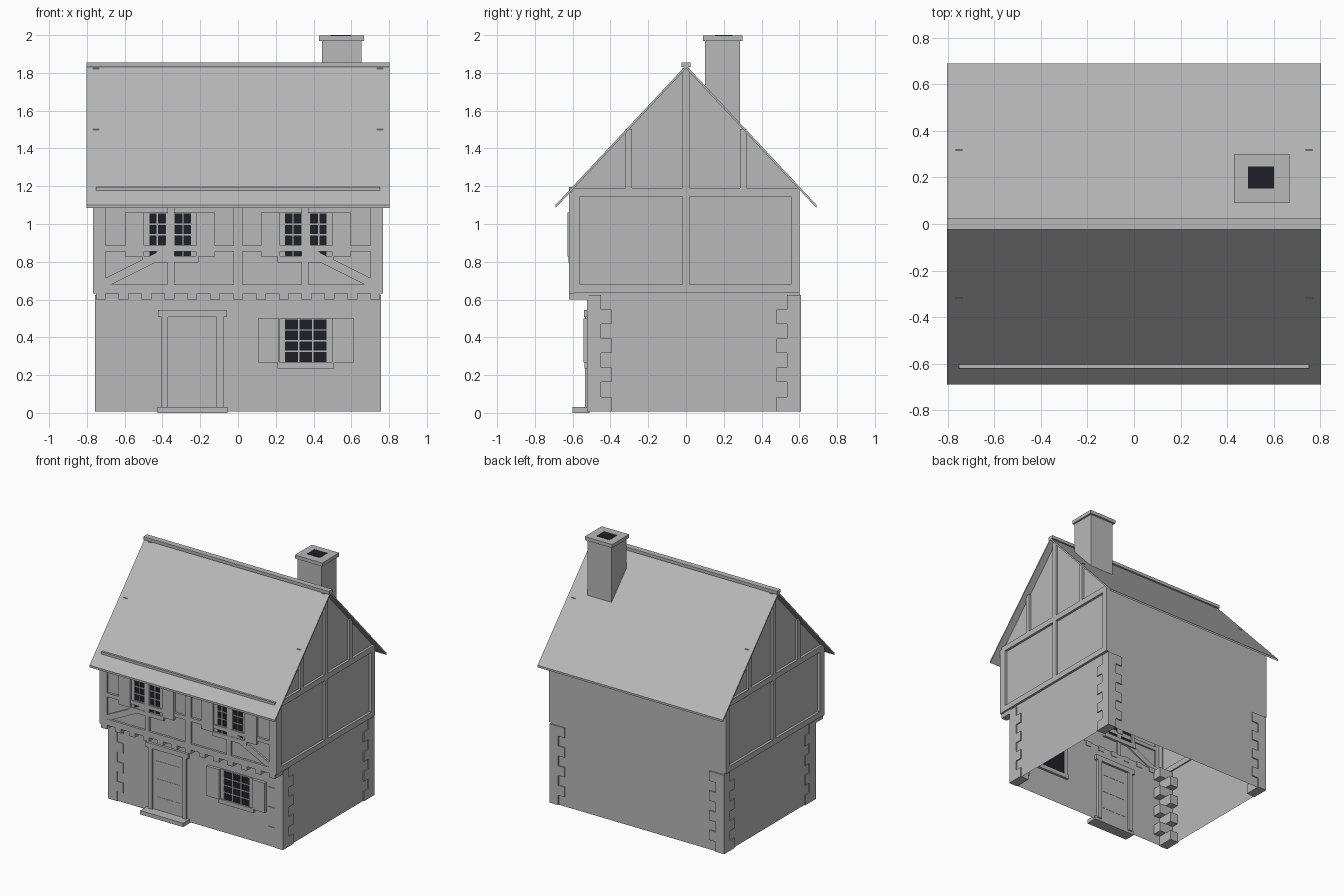
import bpy
import bmesh
from mathutils import Vector

default = bpy.data.objects.get("Cube")
if default:
    bpy.data.objects.remove(default, do_unlink=True)


def material(name, colour):
    mat = bpy.data.materials.new(name)
    mat.use_nodes = True
    mat.diffuse_color = colour
    mat.node_tree.nodes["Principled BSDF"].inputs["Base Color"].default_value = colour
    return mat


GREY = material("plain grey", (0.48, 0.48, 0.48, 1))
DARK = material("dark glass", (0.0135, 0.0135, 0.022, 1))


def finish(name, bm, mat=GREY):
    bmesh.ops.recalc_face_normals(bm, faces=bm.faces)
    mesh = bpy.data.meshes.new(name)
    bm.to_mesh(mesh)
    bm.free()
    mesh.materials.append(mat)
    obj = bpy.data.objects.new(name, mesh)
    bpy.context.collection.objects.link(obj)
    return obj


def boxes(name, items, mat=GREY):
    """One object made of boxes, each given as x, y and z ranges."""
    bm = bmesh.new()
    for ranges in items:
        for v in bmesh.ops.create_cube(bm, size=1)["verts"]:
            v.co = Vector([r[0] if c < 0 else r[1] for c, r in zip(v.co, ranges)])
    return finish(name, bm, mat)


def prism(name, points, axis, start, end):
    """Extrude a closed outline along the x or y axis."""
    bm = bmesh.new()
    place = (lambda p, d: (d, *p)) if axis == "x" else (lambda p, d: (p[0], d, p[1]))
    face = bm.faces.new([bm.verts.new(place(p, start)) for p in points])
    moved = bmesh.ops.extrude_face_region(bm, geom=[face])["geom"]
    shift = Vector(place((0, 0), end - start))
    bmesh.ops.translate(bm, vec=shift, verts=[v for v in moved if isinstance(v, bmesh.types.BMVert)])
    return finish(name, bm)


def mid(c, w):
    return (c - w / 2, c + w / 2)


def flip(r):
    return (-r[1], -r[0])


# Main measurements
WALL_X, FRONT, BACK = 0.748, -0.519, 0.6
JETTY, JETTY_FACE = -0.603, -0.62
BASE, FLOOR, EAVES, RIDGE, PITCH = 0.008, 0.635, 1.19, 1.84, 1.07

# Hollow wall shell, open underneath
bm = bmesh.new()


def quad(*pts):
    bm.faces.new([bm.verts.new(p) for p in pts])


for y0, y1, z0, z1 in ((FRONT, BACK, BASE, FLOOR), (JETTY, BACK, FLOOR, EAVES)):
    ring = [(-WALL_X, y0), (WALL_X, y0), (WALL_X, y1), (-WALL_X, y1)]
    for a, b in zip(ring, ring[1:] + ring[:1]):
        quad((*a, z0), (*b, z0), (*b, z1), (*a, z1))
quad((-WALL_X, JETTY, FLOOR), (-WALL_X, FRONT, FLOOR), (WALL_X, FRONT, FLOOR), (WALL_X, JETTY, FLOOR))
for x in (-WALL_X, WALL_X):
    quad((x, JETTY, EAVES), (x, BACK, EAVES), (x, 0, RIDGE - 0.01))
bmesh.ops.remove_doubles(bm, verts=bm.verts, dist=0.0001)
finish("house_walls", bm)

# Corner stones alternating long and short
stones = []
LEVELS = 8
height = (FLOOR - 0.01 - BASE) / LEVELS
for sx in (-1, 1):
    for sy in (-1, 1):
        for i in range(LEVELS):
            lx, ly = (0.13, 0.075) if i % 2 else (0.075, 0.13)
            ox, oy = 0.757, (BACK + 0.009 if sy > 0 else FRONT - 0.006)
            xs = (ox - lx, ox) if sx > 0 else (-ox, lx - ox)
            ys = (oy - ly, oy) if sy > 0 else (oy, oy + ly)
            stones.append((xs, ys, (BASE + i * height, BASE + (i + 1) * height)))
boxes("corner_stones", stones)

# Roof slabs, ridge cap
EDGE, THICK, ROOF_X = 0.69, 0.016, 0.803
for side, sign in (("front", -1), ("back", 1)):
    low = RIDGE - PITCH * EDGE
    outline = [(0, RIDGE), (sign * EDGE, low), (sign * EDGE, low - THICK), (0, RIDGE - THICK)]
    prism("roof_" + side, outline, "x", -ROOF_X, ROOF_X)
boxes("ridge_cap", [((-ROOF_X, ROOF_X), mid(0, 0.046), (1.83, 1.854))])

# Chimney
boxes("chimney", [((0.445, 0.653), (0.1, 0.285), (1.5, 1.975))])
boxes("chimney_cap", [((0.43, 0.667), (0.09, 0.3), (1.97, 1.997))])
boxes("chimney_opening", [((0.49, 0.602), (0.153, 0.246), (1.98, 2))], DARK)

# Gable timbers, mirrored to both ends
OUT = (0.737, 0.767)
POST_TOP = 1.17
timbers = []
for xs in (OUT, flip(OUT)):
    timbers += [
        (xs, (JETTY_FACE, BACK), (FLOOR, 0.68)),
        (xs, (JETTY - 0.001, BACK), (1.145, EAVES)),
        (xs, (JETTY_FACE, -0.56), (FLOOR, POST_TOP)),
        (xs, (0.555, BACK), (FLOOR, EAVES)),
        (xs, mid(0, 0.038), (FLOOR, 1.825)),
        (xs, (-0.32, -0.285), (EAVES, 1.502)),
        (xs, (0.285, 0.32), (EAVES, 1.502)),
    ]
boxes("gable_timbers", timbers)

# Front timbers
DEPTH = (JETTY_FACE, JETTY + 0.012)
WINDOW_X = 0.359
front = [
    ((-0.767, 0.767), DEPTH, (0.632, 0.68)),
    ((-0.752, 0.752), DEPTH, (1.145, 1.195)),
    ((-WALL_X, WALL_X), DEPTH, (0.855, 0.885)),
    (mid(0, 0.05), DEPTH, (FLOOR, EAVES)),
]
for sign in (-1, 1):
    front.append((mid(sign * 0.733, 0.062), DEPTH, (FLOOR, POST_TOP)))
    front.append((mid(sign * 0.354, 0.036), DEPTH, (FLOOR, EAVES)))
    brace = [(sign * x, z) for x, z in ((0.71, 0.71), (0.71, 0.67), (0.69, 0.67), (0.35, 0.84), (0.36, 0.885))]
    prism("left_brace" if sign > 0 else "right_brace", brace, "y", JETTY_FACE + 0.003, JETTY + 0.01)
boxes("front_timbers", front)

# Joist ends under the overhang
JOISTS = 13
REACH = 0.727
boxes("joist_ends", [(mid(-REACH + i * 2 * REACH / (JOISTS - 1), 0.052), (JETTY_FACE, FRONT + 0.004), (0.6, 0.64))
                     for i in range(JOISTS)])


def window(name, cx, bottom, wall, uprights, bar, shutter_x, shutter_width):
    """Glazed window with upright and cross bars, a sill and two shutters."""
    width, tall = 0.22, 0.225
    top = bottom + tall
    boxes(name + "_glass", [(mid(cx, width), (wall - 0.004, wall + 0.012), (bottom, top))], DARK)
    bars = (wall - 0.009, wall)
    grid = [(mid(cx + x, bar), bars, (bottom, top)) for x in uprights]
    grid += [(mid(cx, width), bars, mid(bottom + i * tall / 4, 0.007)) for i in (1, 2, 3)]
    boxes(name + "_bars", grid)
    rim = (wall - 0.008, wall + 0.02)
    boxes(name + "_frame", [(mid(cx + s * 0.125, 0.03), rim, (bottom, top)) for s in (-1, 1)]
          + [(mid(cx, 0.28), rim, (top, top + 0.006))])
    boxes(name + "_sill", [(mid(cx, 0.3), (wall - 0.018, wall + 0.02), (bottom - 0.034, bottom))])
    boxes(name + "_shutters", [(mid(cx + s * shutter_x, shutter_width), (wall - 0.024, wall),
                                (bottom - 0.003, top + 0.005)) for s in (-1, 1)])


for side, sign in (("right", -1), ("left", 1)):
    title = "upper_" + side + "_window"
    cx = sign * WINDOW_X
    window(title, cx, 0.83, JETTY, (-0.068, 0.068), 0.007, 0.188, 0.101)
    boxes(title + "_mullion", [(mid(cx, 0.052), (JETTY - 0.012, JETTY + 0.015), (0.87, 1.055))])
window("ground_window", WINDOW_X, 0.27, FRONT, (-0.037, 0.037), 0.009, 0.197, 0.11)

# Door with frame, ledges and step
DOOR_X = -0.241
boxes("door", [(mid(DOOR_X, 0.262), mid(FRONT, 0.004), (0.03, 0.51))])
boxes("door_ledges", [(mid(DOOR_X, 0.21), mid(FRONT, 0.008), mid(z, 0.008)) for z in (0.13, 0.27, 0.41)])
frame = [(mid(DOOR_X + s * 0.146, 0.035), (FRONT - 0.015, FRONT + 0.02), (0.02, 0.51)) for s in (-1, 1)]
frame.append((mid(DOOR_X, 0.367), (FRONT - 0.02, FRONT + 0.02), (0.507, 0.546)))
boxes("door_frame", frame)
boxes("door_step", [(mid(DOOR_X, 0.372), (-0.6, -0.51), (0, 0.03))])
